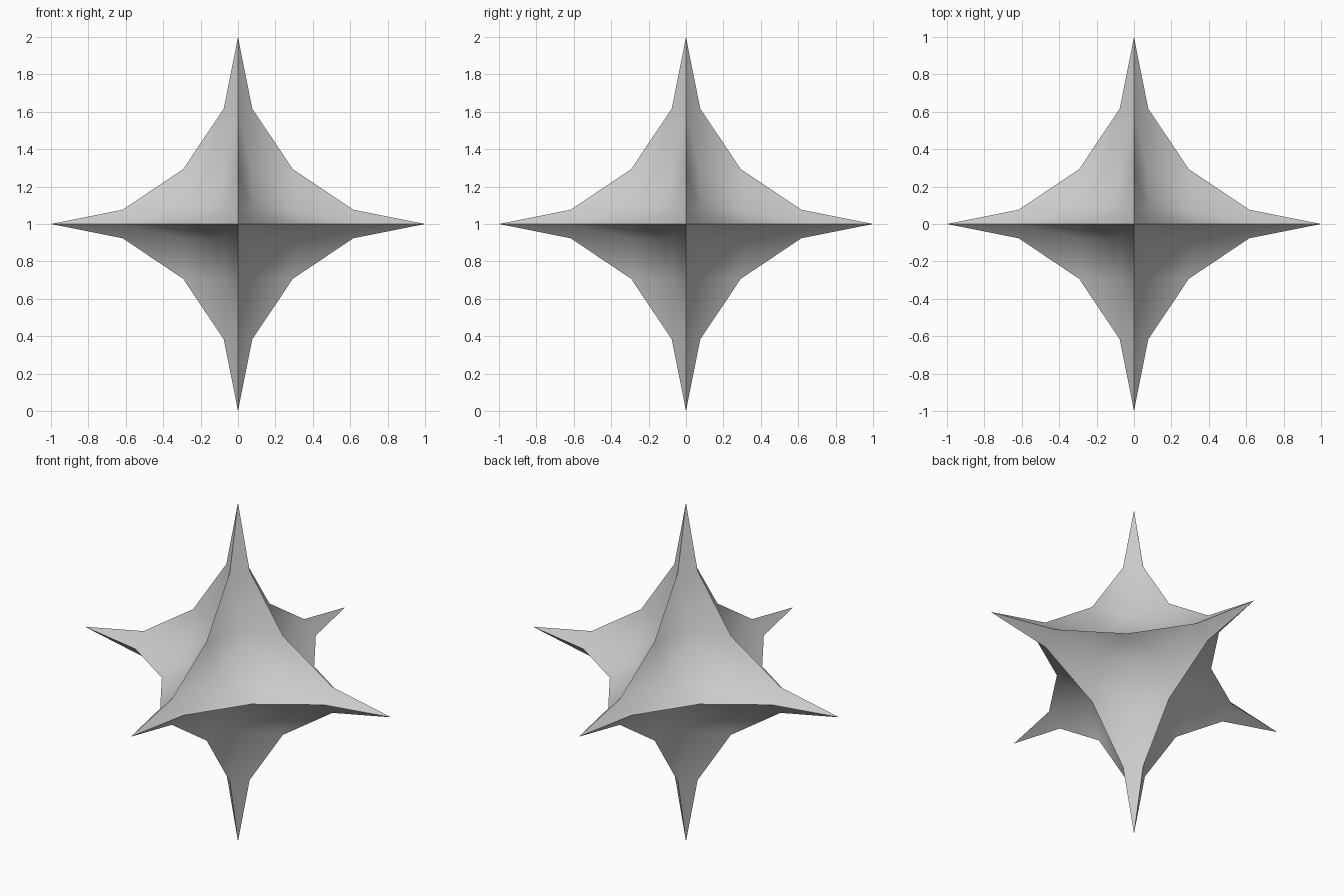
import bpy, bmesh
from math import cos, pi
from mathutils import Vector
from itertools import product

if "Cube" in bpy.data.objects:
    bpy.data.objects.remove(bpy.data.objects["Cube"])

N = 4  # straight segments along each curved edge


def patch_point(i, j):
    """Point of one concave face; its borders are quarter-circle arcs."""
    return Vector([1 - cos(s / N * pi / 2) for s in (i, j, N - i - j)])


bm = bmesh.new()

# Eight mirrored concave triangular faces, one per octant
for sx, sy, sz in product((1, -1), repeat=3):
    grid = {}
    for i in range(N + 1):
        for j in range(N + 1 - i):
            p = patch_point(i, j)
            grid[i, j] = bm.verts.new((p.x * sx, p.y * sy, p.z * sz + 1))
    for i, j in list(grid):
        if i + j < N:
            bm.faces.new((grid[i, j], grid[i + 1, j], grid[i, j + 1]))
        if i + j < N - 1:
            bm.faces.new((grid[i + 1, j], grid[i + 1, j + 1], grid[i, j + 1]))

# Weld the octants, then shade smooth with creases on the three axis planes
bmesh.ops.remove_doubles(bm, verts=bm.verts, dist=1e-4)
bmesh.ops.recalc_face_normals(bm, faces=bm.faces)
for f in bm.faces:
    f.smooth = True
for e in bm.edges:
    a, b = (v.co - Vector((0, 0, 1)) for v in e.verts)
    e.smooth = not any(abs(a[k]) < 1e-4 and abs(b[k]) < 1e-4 for k in range(3))

mesh = bpy.data.meshes.new("six_pointed_star")
bm.to_mesh(mesh)
bm.free()
star = bpy.data.objects.new("six_pointed_star", mesh)
bpy.context.collection.objects.link(star)
